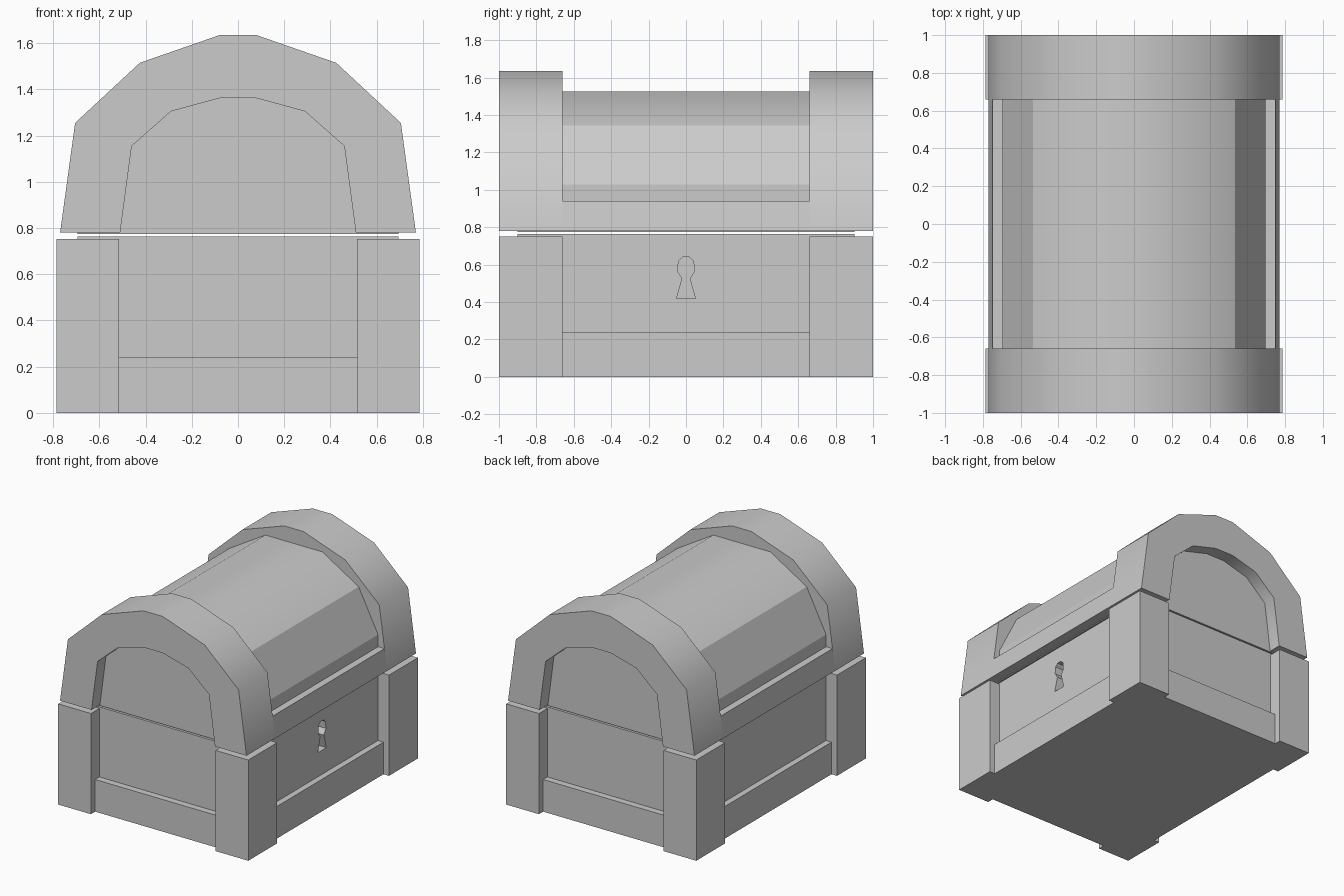
import bpy, bmesh, math

if "Cube" in bpy.data.objects:
    bpy.data.objects.remove(bpy.data.objects["Cube"])


def link(name, bm):
    bmesh.ops.recalc_face_normals(bm, faces=bm.faces[:])
    mesh = bpy.data.meshes.new(name)
    bm.to_mesh(mesh)
    bm.free()
    ob = bpy.data.objects.new(name, mesh)
    bpy.context.collection.objects.link(ob)
    return ob


def box(name, lo, hi):
    bm = bmesh.new()
    bmesh.ops.create_cube(bm, size=1)
    for v in bm.verts:
        v.co = [l + (c + 0.5) * (h - l) for c, l, h in zip(v.co, lo, hi)]
    return link(name, bm)


def extrude(name, polys, axis, a, b):
    """Extrude neighbouring 2D polygons along 'x' or 'y' from a to b."""
    bm = bmesh.new()
    for poly in polys:
        bm.faces.new([bm.verts.new((p, a, z) if axis == 'y' else (a, p, z)) for p, z in poly])
    bmesh.ops.remove_doubles(bm, verts=bm.verts[:], dist=1e-5)
    res = bmesh.ops.extrude_face_region(bm, geom=bm.faces[:], use_keep_orig=True)
    for v in res['geom']:
        if isinstance(v, bmesh.types.BMVert):
            setattr(v.co, axis, b)
    return link(name, bm)


def smooth(ob, degrees):
    bpy.ops.object.select_all(action='DESELECT')
    ob.select_set(True)
    bpy.context.view_layer.objects.active = ob
    bpy.ops.object.shade_smooth_by_angle(angle=math.radians(degrees))


def mirrored(half):
    return half + [(-x, z) for x, z in reversed(half) if x > 0]


# Base body with keyhole cut into the right side
body = box("base_body", (-0.695, -0.9, 0.01), (0.695, 0.9, 0.763))
key_half = [(0.05, 0.42), (0.02, 0.525), (0.045, 0.565), (0.04, 0.618), (0.018, 0.64)]
cutter = extrude("keyhole_cutter", [mirrored(key_half)], 'x', 0.61, 0.8)
cutter.hide_render = True
mod = body.modifiers.new("keyhole", 'BOOLEAN')
mod.operation = 'DIFFERENCE'
mod.solver = 'EXACT'
mod.object = cutter
bpy.context.view_layer.objects.active = body
bpy.ops.object.modifier_apply(modifier=mod.name)
bpy.data.objects.remove(cutter)

# Lower plinth rails
box("base_plinth", (-0.74, -0.95, 0), (0.74, 0.95, 0.24))

# Corner posts
for sx in (-1, 1):
    for sy in (-1, 1):
        xs = sorted((sx * 0.515, sx * 0.785))
        ys = sorted((sy * 0.66, sy * 1.0))
        box("corner_post", (xs[0], ys[0], 0), (xs[1], ys[1], 0.752))

# Lid barrel, with smooth top and flat sides
barrel = extrude("lid_barrel", [mirrored([(0.695, 0.774), (0.695, 1.03), (0.535, 1.345), (0.235, 1.525)])],
                 'y', -0.9, 0.9)
smooth(barrel, 45)
for p in barrel.data.polygons:
    p.use_smooth = abs(p.normal.x) < 0.8 and p.normal.z > 0.1

# End arches
outer = mirrored([(0.77, 0.78), (0.705, 1.255), (0.425, 1.515), (0.08, 1.635)])
inner = mirrored([(0.51, 0.78), (0.46, 1.155), (0.29, 1.305), (0.08, 1.362)])
quads = [[outer[i], outer[i + 1], inner[i + 1], inner[i]] for i in range(len(outer) - 1)]
for name, a, b in (("front_arch", -1.0, -0.66), ("back_arch", 0.66, 1.0)):
    smooth(extrude(name, quads, 'y', a, b), 45)

# Lid side rails, flush with the arches
for s in (-1, 1):
    extrude("lid_rail", [[(s * 0.65, 0.78), (s * 0.77, 0.78), (s * 0.748, 0.94), (s * 0.65, 0.94)]],
            'y', -0.67, 0.67)
